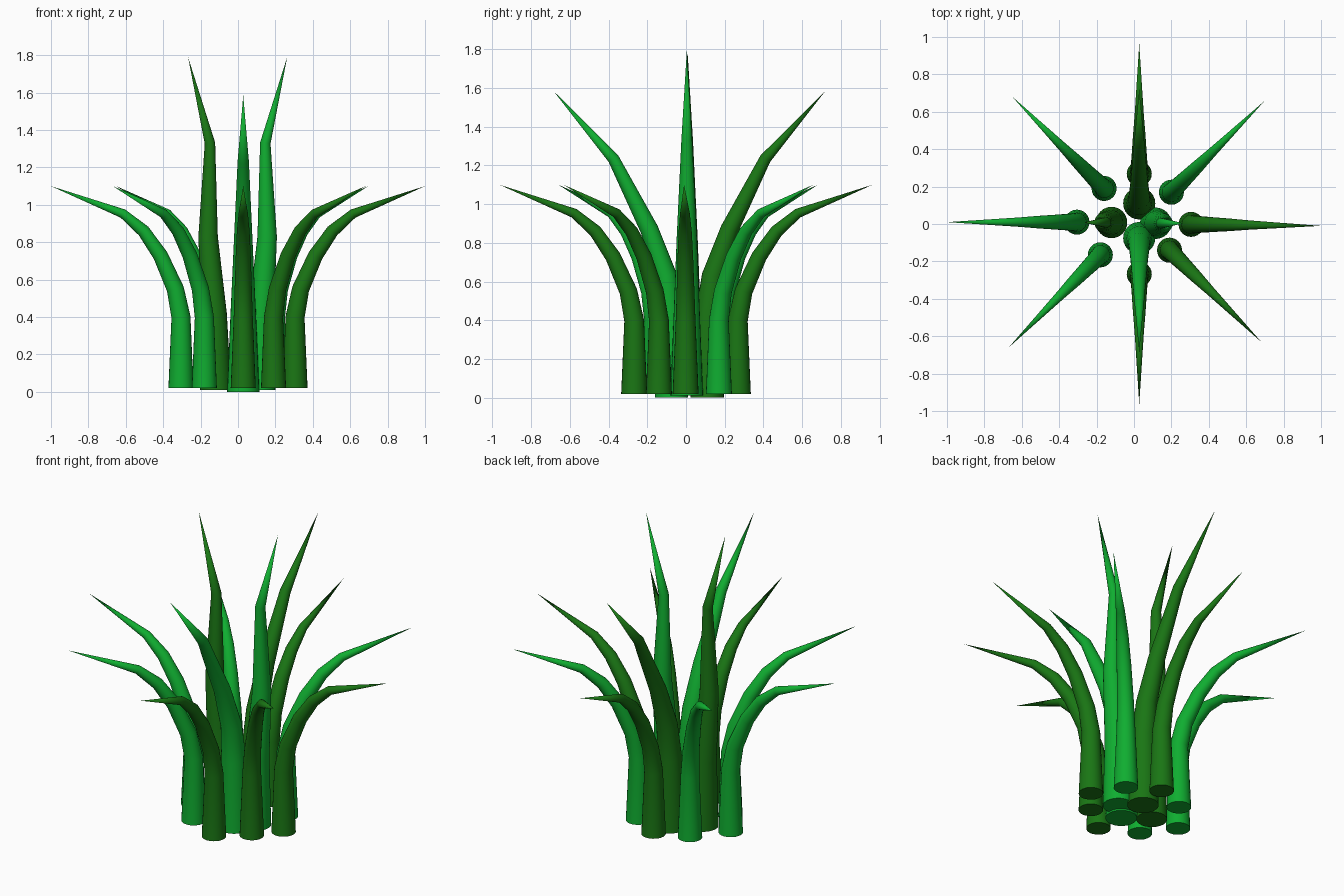
import bpy, bmesh
from math import cos, sin, pi
from mathutils import Vector

if "Cube" in bpy.data.objects:
    bpy.data.objects.remove(bpy.data.objects["Cube"])

SIDES = 24


def make_mat(name, rgb):
    m = bpy.data.materials.new(name)
    m.diffuse_color = (*rgb, 1)
    m.use_nodes = True
    m.node_tree.nodes["Principled BSDF"].inputs["Base Color"].default_value = m.diffuse_color
    return m


LIGHT = make_mat("light_green", (0.005, 0.42, 0.03))
DARK = make_mat("dark_green", (0.01, 0.18, 0.007))

# Profiles: (outward offset, height, radius), ending in a pointed tip
OUTER = [(0, 0.02, 0.067), (0, 0.40, 0.051), (0.03, 0.55, 0.046), (0.11, 0.73, 0.040),
         (0.20, 0.86, 0.034), (0.31, 0.953, 0.025), (0.695, 1.10, 0)]
INNER_BENT = [(0, 0.0, 0.086), (0.005, 0.42, 0.068), (0.03, 0.63, 0.058),
              (0.115, 0.87, 0.047), (0.30, 1.235, 0.030), (0.61, 1.585, 0)]
INNER_TALL = [(0, 0.01, 0.084), (0.008, 0.42, 0.068), (0.04, 0.83, 0.052),
              (0.03, 1.33, 0.028), (0.147, 1.79, 0)]


def blade(name, base, toward, profile, mat):
    """Tapered bent stalk, swept from base in the horizontal direction of toward."""
    out = Vector((toward[0] - base[0], toward[1] - base[1], 0)).normalized()
    side = Vector((0, 0, 1)).cross(out)
    pts = [Vector((base[0], base[1], z)) + out * d for d, z, r in profile]
    bm = bmesh.new()
    rings = []
    for i, p in enumerate(pts[:-1]):
        t = (pts[i + 1] - p).normalized()
        if i == 0:
            t = Vector((0, 0, 1))            # flat base
        else:
            t = (t + (p - pts[i - 1]).normalized()).normalized()
        v = side.cross(t)
        r = profile[i][2]
        rings.append([bm.verts.new(p + r * (cos(a) * side + sin(a) * v))
                      for a in (2 * pi * k / SIDES for k in range(SIDES))])
    tip = bm.verts.new(pts[-1])
    bm.faces.new(rings[0])
    for k in range(SIDES):
        n = (k + 1) % SIDES
        for a, b in zip(rings, rings[1:]):
            bm.faces.new((a[k], a[n], b[n], b[k]))
        bm.faces.new((rings[-1][k], rings[-1][n], tip))
    bmesh.ops.recalc_face_normals(bm, faces=bm.faces)
    me = bpy.data.meshes.new(name)
    bm.to_mesh(me)
    bm.free()
    me.materials.append(mat)
    ob = bpy.data.objects.new(name, me)
    bpy.context.collection.objects.link(ob)
    bpy.context.view_layer.objects.active = ob
    ob.select_set(True)
    bpy.ops.object.shade_smooth_by_angle()
    ob.select_set(False)


# Outer ring of arching blades: base, tip direction, colour
outer = [((0.305, -0.002), (1, -0.01), DARK), ((0.20, 0.17), (0.70, 0.66), LIGHT),
         ((0.028, 0.268), (0.028, 0.96), DARK), ((-0.16, 0.19), (-0.64, 0.67), LIGHT),
         ((-0.305, 0.01), (-1, 0.01), LIGHT), ((-0.18, -0.165), (-0.67, -0.66), LIGHT),
         ((0.028, -0.268), (0.028, -0.96), DARK), ((0.19, -0.14), (0.68, -0.63), DARK)]
for i, (b, t, m) in enumerate(outer):
    blade(f"outer_blade_{i + 1}", b, t, OUTER, m)

# Four thicker central blades
blade("back_inner_blade", (0.028, 0.11), (0.028, 1), INNER_BENT, DARK)
blade("front_inner_blade", (0.028, -0.075), (0.028, -1), INNER_BENT, LIGHT)
blade("left_tall_blade", (-0.12, 0.008), (-1, 0.008), INNER_TALL, DARK)
blade("right_tall_blade", (0.116, 0.004), (1, 0.004), INNER_TALL, LIGHT)
